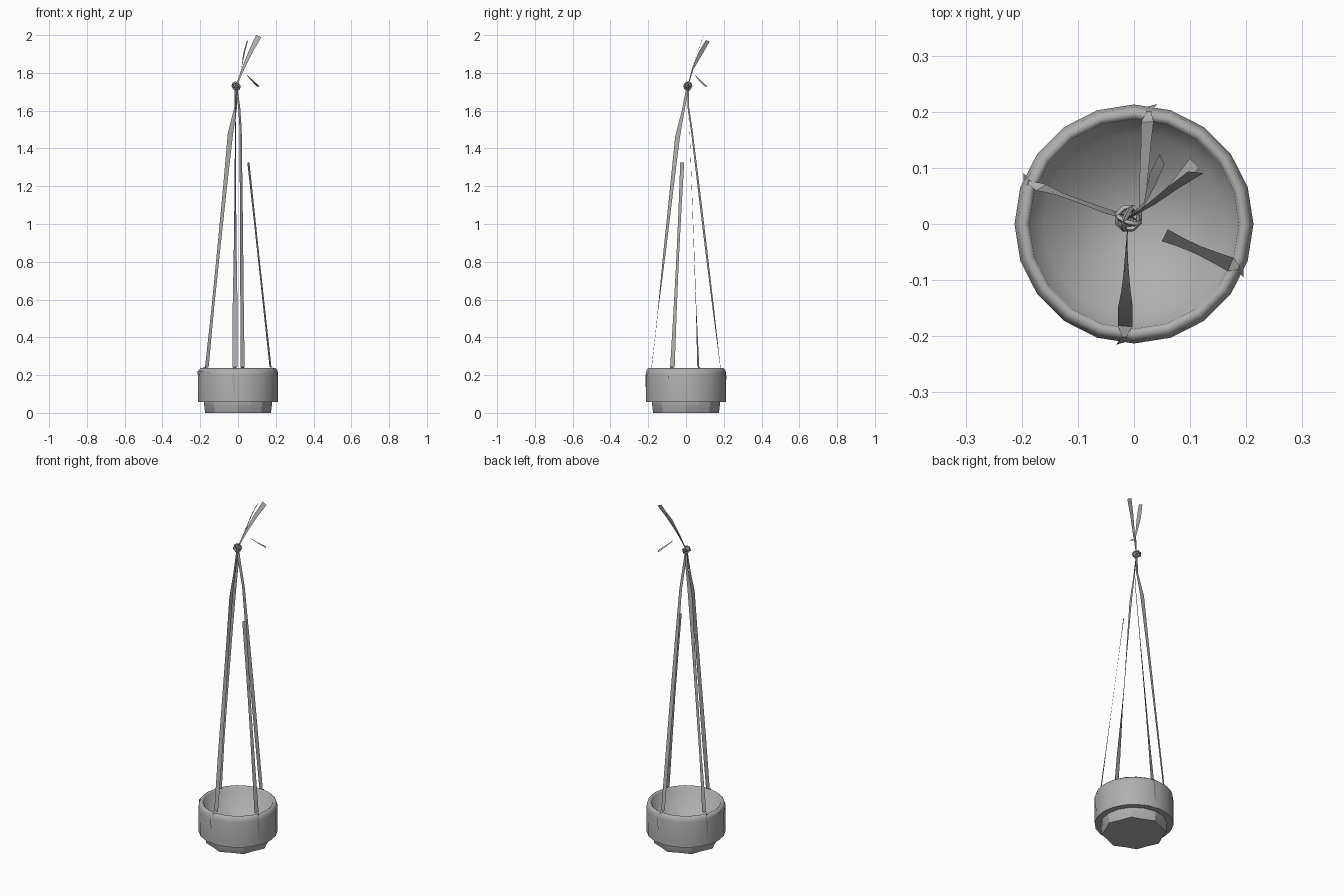
import bpy, bmesh
from math import sin, cos, pi, radians, atan2
from mathutils import Vector

cube = bpy.data.objects.get("Cube")
if cube:
    bpy.data.objects.remove(cube, do_unlink=True)

# Single grey finish
grey = bpy.data.materials.new("plain grey")
grey.use_nodes = True
GREY = (0.43, 0.43, 0.43, 1)
grey.diffuse_color = GREY
grey.node_tree.nodes["Principled BSDF"].inputs["Base Color"].default_value = GREY


def finish(name, bm, smooth):
    mesh = bpy.data.meshes.new(name)
    bm.to_mesh(mesh)
    bm.free()
    mesh.materials.append(grey)
    obj = bpy.data.objects.new(name, mesh)
    bpy.context.collection.objects.link(obj)
    bpy.ops.object.select_all(action='DESELECT')
    obj.select_set(True)
    bpy.context.view_layer.objects.active = obj
    bpy.ops.object.shade_smooth_by_angle(angle=radians(smooth))


def lathe(name, profile, smooth, sides, wobble=0.0):
    """Turn (radius, z) points round z; wobble pulls in every other column of the first ring."""
    bm = bmesh.new()
    rings = []
    for k, (r, z) in enumerate(profile):
        ring = []
        for i in range(sides):
            a = 2 * pi * i / sides
            rr = r - (wobble if k == 0 and i % 2 else 0)
            ring.append(bm.verts.new((rr * cos(a), rr * sin(a), z)))
        rings.append(ring)
    for low, high in zip(rings, rings[1:]):
        for i in range(sides):
            j = (i + 1) % sides
            bm.faces.new((low[i], low[j], high[j], high[i]))
    bm.faces.new(list(reversed(rings[0])))
    bm.faces.new(rings[-1])
    finish(name, bm, smooth)


def ribbon(name, points, widths, twists, azimuth):
    """Flat strip along points, turned by a twist (degrees) at each station."""
    side = Vector((-sin(azimuth), cos(azimuth), 0))
    pts = [Vector(p) for p in points]
    bm = bmesh.new()
    pairs = []
    for i, p in enumerate(pts):
        along = (pts[min(i + 1, len(pts) - 1)] - pts[max(i - 1, 0)]).normalized()
        across = (side - along * side.dot(along)).normalized()
        normal = along.cross(across)
        t = radians(twists[i])
        w = (across * cos(t) + normal * sin(t)) * widths[i] / 2
        pairs.append((bm.verts.new(p - w), bm.verts.new(p + w)))
    for (a, b), (c, d) in zip(pairs, pairs[1:]):
        bm.faces.new((a, b, d, c))
    finish(name, bm, 40)


# Pot: scalloped narrow foot, then wide body with a rounded lip and tapered hollow
lathe("pot_foot", [(0.174, 0), (0.179, 0.04), (0.179, 0.06)], 20, 16, wobble=0.016)
lathe("pot_body", [(0.176, 0.057), (0.212, 0.057), (0.213, 0.205), (0.208, 0.228),
                   (0.197, 0.237), (0.187, 0.229), (0.162, 0.066)], 88, 20)

# Hanging straps: pointed flap on the outer wall, over the rim, up to the knot
KNOT = Vector((-0.01, 0.01, 1.73))


def strap(name, foot, upper, widths, twists):
    a = atan2(foot[1], foot[0])
    out = Vector((cos(a), sin(a), 0))
    points = [out * 0.212 + Vector((0, 0, z)) for z in (0.1, 0.195)]
    points += [out * 0.202 + Vector((0, 0, 0.237)), Vector((*foot, 0.242))]
    start = points[-1]
    first = Vector(upper[0])
    points += [start.lerp(first, f) for f in (0.25, 0.5, 0.75)]
    points += [Vector(p) for p in upper]
    extra = len(upper) - 1
    ribbon(name, points,
           [0.004, 0.028, 0.008] + widths + [0.014] * extra,
           [22, 22, 0] + twists + [twists[-1]] * extra, a)


strap("right_strap", (-0.165, 0.065), [(-0.04, 0.02, 1.48), (-0.012, 0.01, 1.62), KNOT],
      [0.022, 0.014, 0.016, 0.02, 0.028], [-40, -58, -62, -65, -67])
strap("front_strap", (-0.016, -0.182), [(-0.014, -0.045, 1.46), (-0.012, -0.015, 1.6), KNOT],
      [0.026, 0.026, 0.02, 0.02, 0.026], [0, 10, 45, 70, 85])
strap("back_strap", (0.024, 0.182), [(0.014, 0.03, 1.5), (0.006, 0.012, 1.62), KNOT],
      [0.022, 0.02, 0.02, 0.018, 0.014], [10, 30, 40, 45, 45])
strap("left_broken_strap", (0.172, -0.072), [(0.055, -0.02, 1.325)],
      [0.026, 0.02, 0.016, 0.018, 0.024], [0, -5, -10, -10, -5])

# Loose tail wrapped round the right front of the pot
angles = [radians(d) for d in (160, 180, 202, 226)]
ribbon("wrapped_tail", [(0.215 * cos(a), 0.215 * sin(a), 0.212) for a in angles],
       [0.008, 0.02, 0.016, 0.004], [90] * 4, angles[1])

# Knot: interlocked small loops
for k, (tilt, turn) in enumerate([(0.3, 0.4), (1.3, 1.2), (1.2, 2.8)]):
    bm = bmesh.new()
    rings = []
    for i in range(8):
        a = 2 * pi * i / 8
        ring = []
        for j in range(4):
            b = 2 * pi * j / 4
            r = 0.021 + 0.005 * cos(b)
            v = Vector((r * cos(a), r * sin(a), 0.005 * sin(b)))
            y, z = v.y * cos(tilt) - v.z * sin(tilt), v.y * sin(tilt) + v.z * cos(tilt)
            ring.append(bm.verts.new(KNOT + Vector((v.x * cos(turn) - y * sin(turn),
                                                    v.x * sin(turn) + y * cos(turn), z))))
        rings.append(ring)
    for i in range(8):
        p, q = rings[i], rings[(i + 1) % 8]
        for j in range(4):
            n = (j + 1) % 4
            bm.faces.new((p[j], q[j], q[n], p[n]))
    finish(f"knot_loop_{k + 1}", bm, 40)

# Loose ends above the knot
ribbon("long_end", [KNOT, (0.03, 0.035, 1.83), (0.07, 0.065, 1.92), (0.11, 0.092, 1.995)],
       [0.006, 0.014, 0.022, 0.03], [225] * 4, radians(45))
ribbon("middle_end", [KNOT, (0.018, 0.035, 1.82), (0.033, 0.08, 1.91), (0.05, 0.115, 1.97)],
       [0.004, 0.008, 0.026, 0.022], [115, 115, 135, 135], radians(65))
ribbon("short_end", [(0.05, 0.05, 1.785), (0.08, 0.078, 1.755), (0.108, 0.108, 1.727)],
       [0.006, 0.016, 0.024], [0, 0, 0], radians(45))
